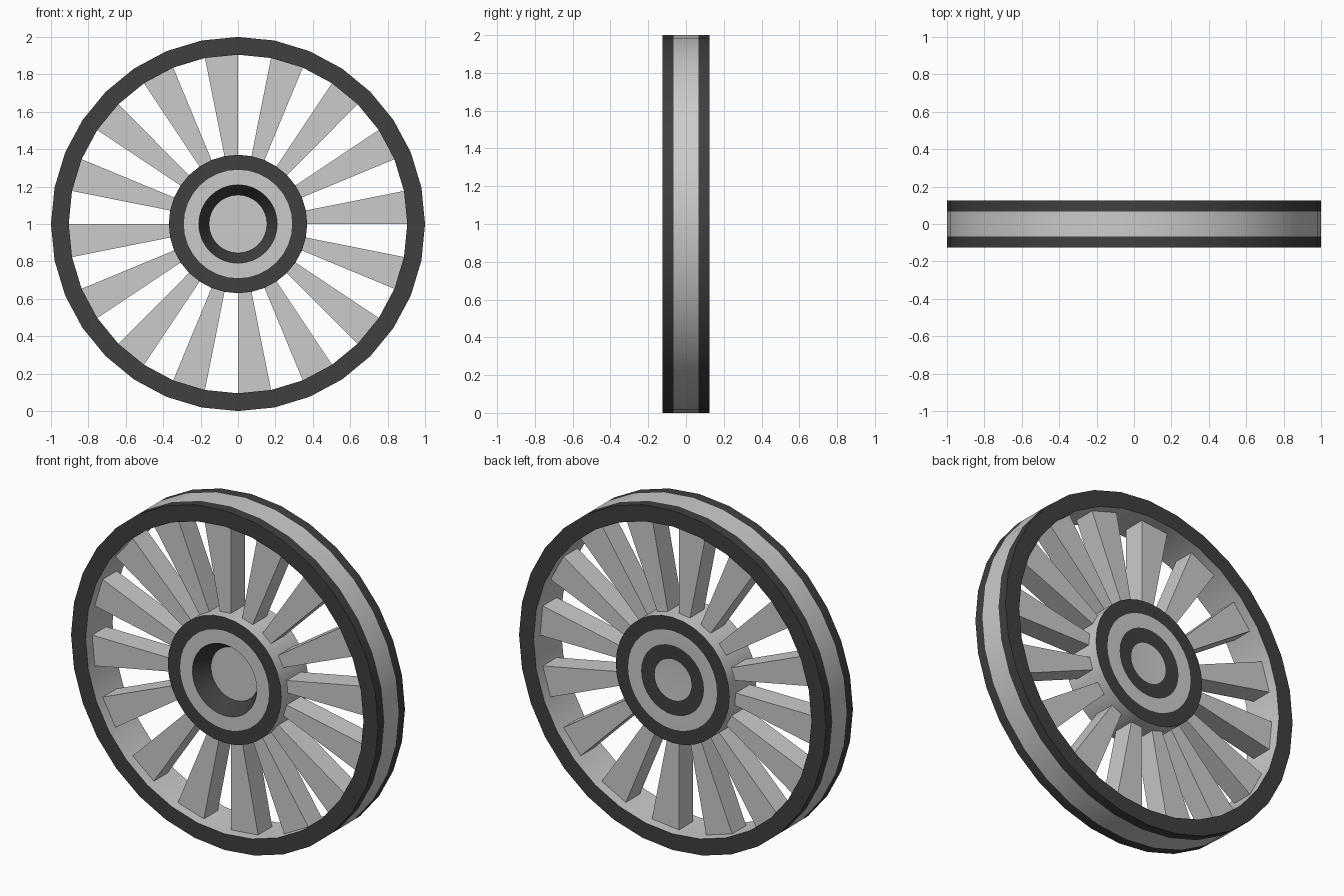
import bpy, bmesh, math

if "Cube" in bpy.data.objects:
    bpy.data.objects.remove(bpy.data.objects["Cube"])

SEG = 32          # sides of the wheel
CZ = 1.0          # axle height

dark = bpy.data.materials.new("dark_rubber")
dark.diffuse_color = (0.05, 0.05, 0.05, 1)
dark.use_nodes = True
dark.node_tree.nodes["Principled BSDF"].inputs["Base Color"].default_value = dark.diffuse_color
grey = bpy.data.materials.new("grey_metal")
grey.diffuse_color = (0.8, 0.8, 0.8, 1)
grey.use_nodes = True
grey.node_tree.nodes["Principled BSDF"].inputs["Base Color"].default_value = grey.diffuse_color


def point(r, y, i):
    a = 2 * math.pi * i / SEG
    return (r * math.cos(a), y, CZ + r * math.sin(a))


def finish(bm, name):
    bmesh.ops.remove_doubles(bm, verts=bm.verts, dist=1e-5)
    bmesh.ops.recalc_face_normals(bm, faces=bm.faces)
    me = bpy.data.meshes.new(name)
    bm.to_mesh(me)
    bm.free()
    me.materials.append(grey)
    me.materials.append(dark)
    ob = bpy.data.objects.new(name, me)
    bpy.context.collection.objects.link(ob)
    return ob


def lathe(name, profile, dark_spans, closed):
    """Spin (radius, y) points about the axle; dark_spans lists dark bands."""
    bm = bmesh.new()
    rings = []
    for r, y in profile:
        if r == 0:
            rings.append([bm.verts.new((0, y, CZ))] * SEG)
        else:
            rings.append([bm.verts.new(point(r, y, i)) for i in range(SEG)])
    n = len(profile)
    for k in range(n if closed else n - 1):
        a, b = rings[k], rings[(k + 1) % n]
        for i in range(SEG):
            j = (i + 1) % SEG
            quad = list(dict.fromkeys((a[i], a[j], b[j], b[i])))
            f = bm.faces.new(quad)
            f.material_index = 1 if k in dark_spans else 0
    ob = finish(bm, name)
    bpy.context.view_layer.objects.active = ob
    ob.select_set(True)
    bpy.ops.object.shade_smooth_by_angle(angle=math.radians(30))
    ob.select_set(False)
    return ob


# Rim: dark side faces and tread edges, grey centre band and inner wall
lathe("rim", [(0.905, -0.125), (1, -0.125), (1, -0.067),
              (1, 0.067), (1, 0.125), (0.905, 0.125)],
      {0, 1, 3, 4}, True)

# Hub: tapered recess at the front, flush cap rings at the back
lathe("hub", [(0, -0.03), (0.155, -0.03), (0.21, -0.125), (0.29, -0.125),
              (0.37, -0.125), (0.37, 0.125), (0.29, 0.125), (0.205, 0.125),
              (0.12, 0.12), (0, 0.12)],
      {1, 3, 5, 7}, False).data.update()

# Hub barrel is grey: only its end rings are dark
hub = bpy.data.objects["hub"]
for p in hub.data.polygons:
    if abs(p.normal.y) < 0.1:
        p.material_index = 0
    elif p.normal.y > 0.5:
        r = math.hypot(p.center.x, p.center.z - CZ)
        p.material_index = 1 if r > 0.29 or 0.12 < r < 0.205 else 0

# Spokes: one flared wedge in every second segment
bm = bmesh.new()
for i in range(0, SEG, 2):
    front, back = [[bm.verts.new(point(r, y, k)) for r, k in
                    ((0.37, i), (0.905, i), (0.905, i + 1), (0.37, i + 1))]
                   for y in (-0.065, 0.065)]
    bm.faces.new(front)
    bm.faces.new(back[::-1])
    for k in range(4):
        m = (k + 1) % 4
        bm.faces.new((front[k], back[k], back[m], front[m]))
finish(bm, "spokes")
